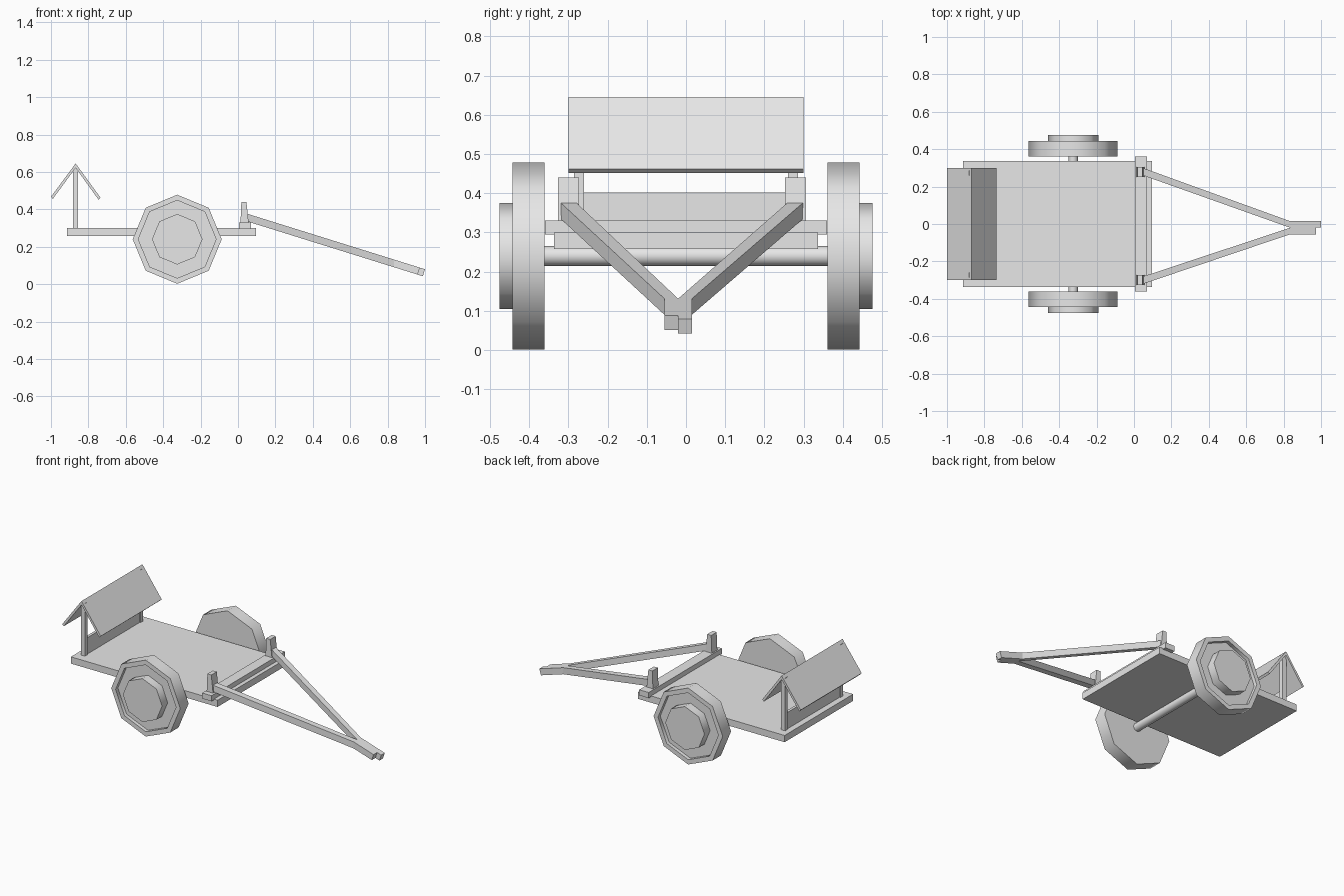
import bpy, bmesh
from math import radians, cos, sin, pi

if "Cube" in bpy.data.objects:
    bpy.data.objects.remove(bpy.data.objects["Cube"])

grey = bpy.data.materials.new("plain_grey")
grey.use_nodes = True
grey.diffuse_color = (0.8, 0.8, 0.8, 1)
grey.node_tree.nodes["Principled BSDF"].inputs["Base Color"].default_value = (0.8, 0.8, 0.8, 1)


def loft(name, rings, smooth=False):
    """Skin a list of equal-sized vertex rings and cap both ends."""
    bm = bmesh.new()
    loops = [[bm.verts.new(p) for p in ring] for ring in rings]
    n = len(loops[0])
    for a, b in zip(loops, loops[1:]):
        for i in range(n):
            j = (i + 1) % n
            bm.faces.new((a[i], a[j], b[j], b[i]))
    bm.faces.new(loops[0])
    bm.faces.new(loops[-1])
    bmesh.ops.recalc_face_normals(bm, faces=bm.faces)
    mesh = bpy.data.meshes.new(name)
    bm.to_mesh(mesh)
    bm.free()
    mesh.materials.append(grey)
    ob = bpy.data.objects.new(name, mesh)
    bpy.context.collection.objects.link(ob)
    if smooth:
        bpy.ops.object.select_all(action="DESELECT")
        ob.select_set(True)
        bpy.context.view_layer.objects.active = ob
        bpy.ops.object.shade_smooth_by_angle(angle=radians(50))
    return ob


def prism(name, profile, y0, y1):
    """Extrude an (x, z) profile along y."""
    return loft(name, [[(x, y, z) for x, z in profile] for y in (y0, y1)])


def box(name, x0, x1, y0, y1, z0, z1):
    return prism(name, [(x0, z0), (x1, z0), (x1, z1), (x0, z1)], y0, y1)


def turned(name, steps, sides, x=-0.325, z=0.24):
    """Turn (y, radius) steps around the axle line."""
    angles = [2 * pi * i / sides for i in range(sides)]
    return loft(name, [[(x + r * cos(a), y, z + r * sin(a)) for a in angles]
                       for y, r in steps], True)


# Bed and front crossbar
box("bed", -0.915, 0.095, -0.337, 0.337, 0.258, 0.30)
box("crossbar", 0.005, 0.07, -0.36, 0.36, 0.295, 0.33)

# Axle and wheels with recessed face and raised hub
turned("axle", [(-0.365, 0.025), (0.365, 0.025)], 16)
for side, s in (("left", 1), ("right", -1)):
    steps = [(0.361, 0.238), (0.443, 0.238), (0.443, 0.208),
             (0.42, 0.208), (0.42, 0.135), (0.475, 0.135)]
    turned("wheel_" + side, [(s * y, r) for y, r in steps], 8)

# Rear rack: posts, low board and pitched roof
for side, s in (("left", 1), ("right", -1)):
    box("roof_post_" + side, -0.882, -0.855, s * 0.26, s * 0.285, 0.295, 0.628)
box("rear_board", -0.877, -0.860, -0.262, 0.262, 0.295, 0.402)
prism("roof", [(-0.868, 0.645), (-1.0, 0.467), (-0.990, 0.456), (-0.868, 0.622),
               (-0.746, 0.452), (-0.735, 0.462)], -0.30, 0.30)

# Tapered hitch posts and the two drawbar arms
for side, s, mid, tip in (("left", 1, 0.279, 1.0), ("right", -1, -0.300, 0.972)):
    prism("hitch_post_" + side, [(0.013, 0.32), (0.058, 0.32), (0.045, 0.44), (0.018, 0.44)],
          mid - 0.027, mid + 0.027)
    rings = []
    for x, y0, y1, lean in ((0.05, mid - s * 0.02, mid + s * 0.02, 0),
                            (0.835, -0.02, -0.02 + s * 0.035, 0),
                            (tip, -0.02, -0.02 + s * 0.035, 0.012)):
        top = 0.376 - 0.312 * (x - 0.05)
        low = top - 0.041 + 0.312 * lean
        rings.append([(x, y0, top), (x, y1, top), (x - lean, y1, low), (x - lean, y0, low)])
    loft("drawbar_" + side, rings)
